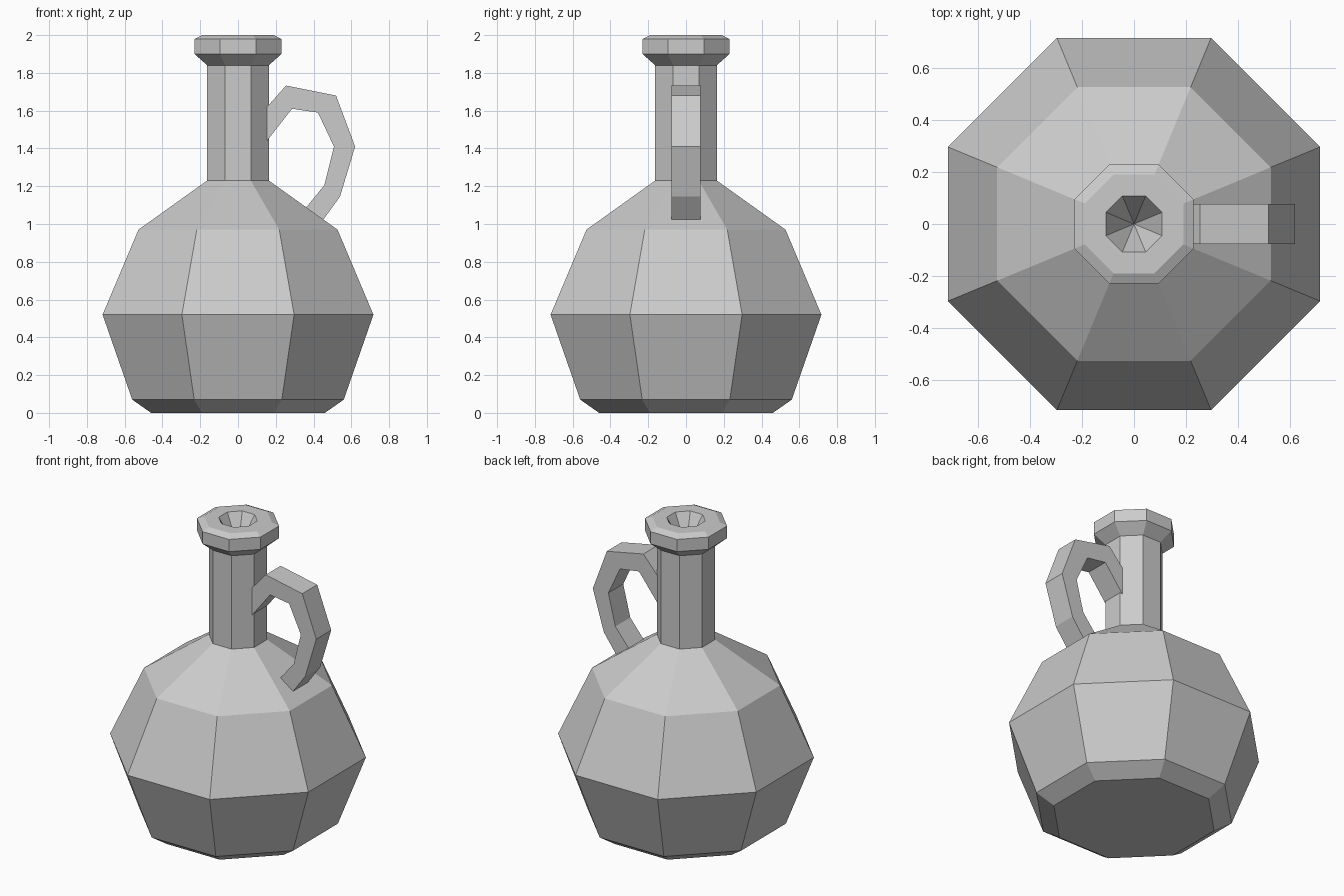
import bpy
import bmesh
import math

SIDES = 8

cube = bpy.data.objects.get("Cube")
if cube:
    bpy.data.objects.remove(cube, do_unlink=True)

# Single grey material
grey = bpy.data.materials.new("plain_grey")
grey.use_nodes = True
colour = (0.6, 0.6, 0.6, 1)
grey.diffuse_color = colour
grey.node_tree.nodes["Principled BSDF"].inputs["Base Color"].default_value = colour


def finish(name, bm):
    bmesh.ops.recalc_face_normals(bm, faces=bm.faces)
    mesh = bpy.data.meshes.new(name)
    bm.to_mesh(mesh)
    bm.free()
    mesh.materials.append(grey)
    obj = bpy.data.objects.new(name, mesh)
    bpy.context.collection.objects.link(obj)
    return obj


def bridge(bm, a, b):
    for i in range(len(a)):
        j = (i + 1) % len(a)
        bm.faces.new((a[i], a[j], b[j], b[i]))


def octagon_ring(bm, apothem, z):
    # Flat sides face the axes
    radius = apothem / math.cos(math.pi / SIDES)
    angles = [math.tau * (i + 0.5) / SIDES for i in range(SIDES)]
    return [bm.verts.new((radius * math.cos(a), radius * math.sin(a), z)) for a in angles]


# Flask: base, belly, shoulder, neck, lip and conical mouth, as (apothem, height)
profile = [(0.46, 0), (0.56, 0.07), (0.717, 0.52), (0.527, 0.97), (0.163, 1.23),
           (0.163, 1.84), (0.23, 1.9), (0.23, 1.98), (0.19, 2), (0.108, 2)]
bm = bmesh.new()
rings = [octagon_ring(bm, r, z) for r, z in profile]
for lower, upper in zip(rings, rings[1:]):
    bridge(bm, lower, upper)
bm.faces.new(rings[0])
mouth_bottom = bm.verts.new((0, 0, 1.8))
for i in range(SIDES):
    bm.faces.new((rings[-1][i], rings[-1][(i + 1) % SIDES], mouth_bottom))
finish("flask", bm)

# Handle: rectangular section swept from the neck to the shoulder
outer = [(0.11, 1.57), (0.254, 1.733), (0.519, 1.68), (0.62, 1.41), (0.54, 1.145), (0.42, 0.98)]
inner = [(0.11, 1.385), (0.286, 1.61), (0.423, 1.59), (0.508, 1.41), (0.457, 1.205), (0.33, 1.05)]
half = 0.077
bm = bmesh.new()
sections = []
for (ox, oz), (ix, iz) in zip(outer, inner):
    corners = ((ox, -half, oz), (ox, half, oz), (ix, half, iz), (ix, -half, iz))
    sections.append([bm.verts.new(c) for c in corners])
for a, b in zip(sections, sections[1:]):
    bridge(bm, a, b)
bm.faces.new(sections[0])
bm.faces.new(sections[-1])
finish("handle", bm)
